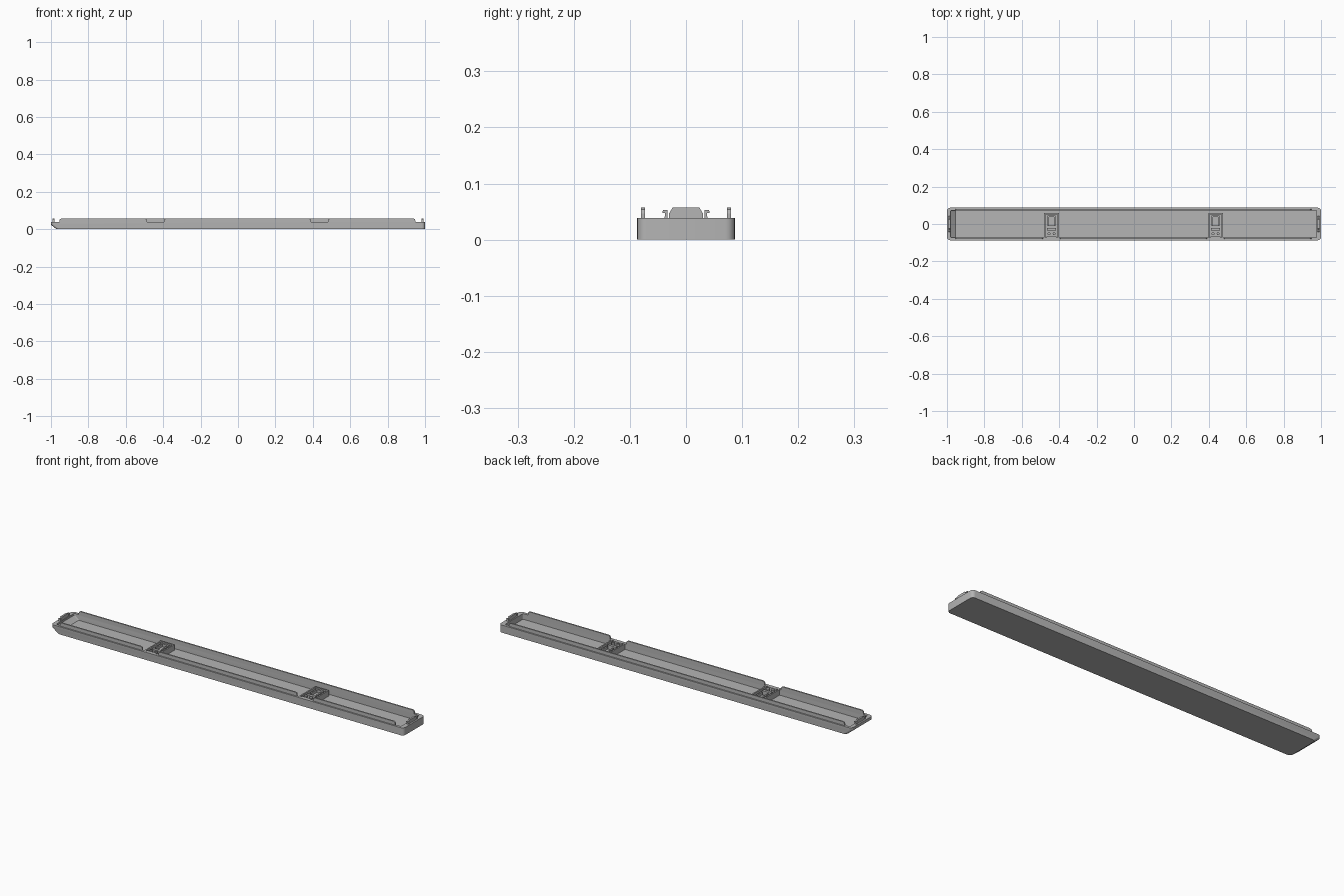
import bpy
import bmesh
import math

cube = bpy.data.objects.get("Cube")
if cube:
    bpy.data.objects.remove(cube, do_unlink=True)

grey = bpy.data.materials.new("plain grey")
grey.use_nodes = True
colour = (0.46, 0.46, 0.46, 1)
grey.diffuse_color = colour
grey.node_tree.nodes["Principled BSDF"].inputs["Base Color"].default_value = colour


def finish(name, bm):
    bmesh.ops.recalc_face_normals(bm, faces=bm.faces)
    mesh = bpy.data.meshes.new(name)
    bm.to_mesh(mesh)
    bm.free()
    mesh.materials.append(grey)
    obj = bpy.data.objects.new(name, mesh)
    bpy.context.collection.objects.link(obj)
    return obj


def prism(name, points, axis, start, end):
    """Extrude a 2D profile along x, y or z."""
    bm = bmesh.new()
    rings = []
    for d in (start, end):
        ring = []
        for a, b in points:
            co = {"x": (d, a, b), "y": (a, d, b), "z": (a, b, d)}[axis]
            ring.append(bm.verts.new(co))
        rings.append(ring)
        bm.faces.new(ring)
    for i in range(len(points)):
        j = (i + 1) % len(points)
        bm.faces.new((rings[0][i], rings[0][j], rings[1][j], rings[1][i]))
    return finish(name, bm)


def box(name, x0, x1, y0, y1, z0, z1):
    return prism(name, [(x0, y0), (x1, y0), (x1, y1), (x0, y1)], "z", z0, z1)


def rounded_outline(x0, x1, half, r, steps=5):
    points = []
    corners = [(x1 - r, half - r), (x0 + r, half - r), (x0 + r, r - half), (x1 - r, r - half)]
    for k, (cx, cy) in enumerate(corners):
        for s in range(steps + 1):
            a = math.pi / 2 * (k + s / steps)
            points.append((cx + r * math.cos(a), cy + r * math.sin(a)))
    return points


RIM = 0.039
FLOOR = 0.01
TOP = 0.057

# Hollow tray with one sloping end: outer skin, rim, inner skin, floor
layers = [
    (-0.97, 1, 0.087, 0.017, 0),
    (-1, 1, 0.087, 0.017, 0.024),
    (-1, 1, 0.087, 0.017, RIM),
    (-0.98, 0.976, 0.073, 0.006, RIM),
    (-0.98, 0.976, 0.073, 0.006, 0.03),
    (-0.955, 0.976, 0.073, 0.006, FLOOR),
]
bm = bmesh.new()
rings = []
for x0, x1, half, r, z in layers:
    rings.append([bm.verts.new((x, y, z)) for x, y in rounded_outline(x0, x1, half, r)])
for low, high in zip(rings, rings[1:]):
    for i in range(len(low)):
        j = (i + 1) % len(low)
        bm.faces.new((low[i], low[j], high[j], high[i]))
bm.faces.new(rings[0])
bm.faces.new(rings[-1])
tray = finish("tray", bm)
bpy.context.view_layer.objects.active = tray
tray.select_set(True)
bpy.ops.object.shade_smooth_by_angle(angle=math.radians(30))
tray.select_set(False)


# Raised rails along both long sides; the front one breaks at the brackets
def rail(name, x0, x1, y0, y1):
    c = 0.01
    prism(name, [(x0, RIM - 0.004), (x1, RIM - 0.004), (x1, TOP - c), (x1 - 0.003, TOP - 0.003),
                 (x1 - c, TOP), (x0 + c, TOP), (x0 + 0.003, TOP - 0.003), (x0, TOP - c)],
          "y", y0, y1)


rail("back_rail", -0.955, 0.948, 0.073, 0.08)
for name, x0, x1 in (("right", -0.955, -0.487), ("middle", -0.395, 0.39), ("left", 0.482, 0.948)):
    rail("front_rail_" + name, x0, x1, -0.08, -0.073)

# End clips: a tapered tab between two outward hooks
for side, label in ((-1, "right"), (1, "left")):
    x0, x1 = sorted((side * 0.982, side * 0.992))
    prism(label + "_end_tab",
          [(-0.031, RIM - 0.004), (0.031, RIM - 0.004), (0.03, 0.047), (0.024, TOP),
           (-0.024, TOP), (-0.03, 0.047)], "x", x0, x1)
    for s, end in ((-1, "front"), (1, "back")):
        hook = [(0.033, RIM - 0.004), (0.039, RIM - 0.004), (0.037, 0.047),
                (0.042, 0.048), (0.041, 0.053), (0.033, 0.053)]
        prism(label + "_" + end + "_hook", [(s * y, z) for y, z in hook], "x", x0, x1)

# Bracket pockets with a latch block, crossbars and pins
for cx, label in ((-0.441, "right_"), (0.436, "left_")):
    w, t = 0.039, 0.007
    for s, n in ((-1, "outer"), (1, "inner")):
        a, b = sorted((cx + s * w, cx + s * (w - t)))
        box(label + n + "_bracket_wall", a, b, -0.074, 0.058, FLOOR - 0.002, RIM)
    box(label + "bracket_back", cx - w, cx + w, 0.051, 0.058, FLOOR - 0.002, RIM)
    # Latch channel open toward the front
    for s, n in ((-1, "outer"), (1, "inner")):
        a, b = sorted((cx + s * 0.021, cx + s * 0.014))
        box(label + n + "_latch_side", a, b, -0.01, 0.045, FLOOR - 0.002, 0.036)
    box(label + "latch_back", cx - 0.021, cx + 0.021, 0.038, 0.045, FLOOR - 0.002, 0.036)
    box(label + "latch_base", cx - 0.014, cx + 0.014, -0.01, 0.038, FLOOR - 0.002, 0.022)
    # Crossbars and the pins standing between them
    box(label + "rear_crossbar", cx - 0.024, cx + 0.024, -0.036, -0.022, FLOOR - 0.002, 0.036)
    box(label + "front_crossbar", cx - 0.026, cx + 0.026, -0.074, -0.066, FLOOR - 0.002, RIM)
    for s, n in ((-1, "outer"), (1, "inner")):
        px = cx + s * 0.014
        circle = [(px + 0.008 * math.cos(k * math.pi / 6), -0.052 + 0.008 * math.sin(k * math.pi / 6))
                  for k in range(12)]
        prism(label + n + "_pin", circle, "z", FLOOR - 0.002, RIM)
